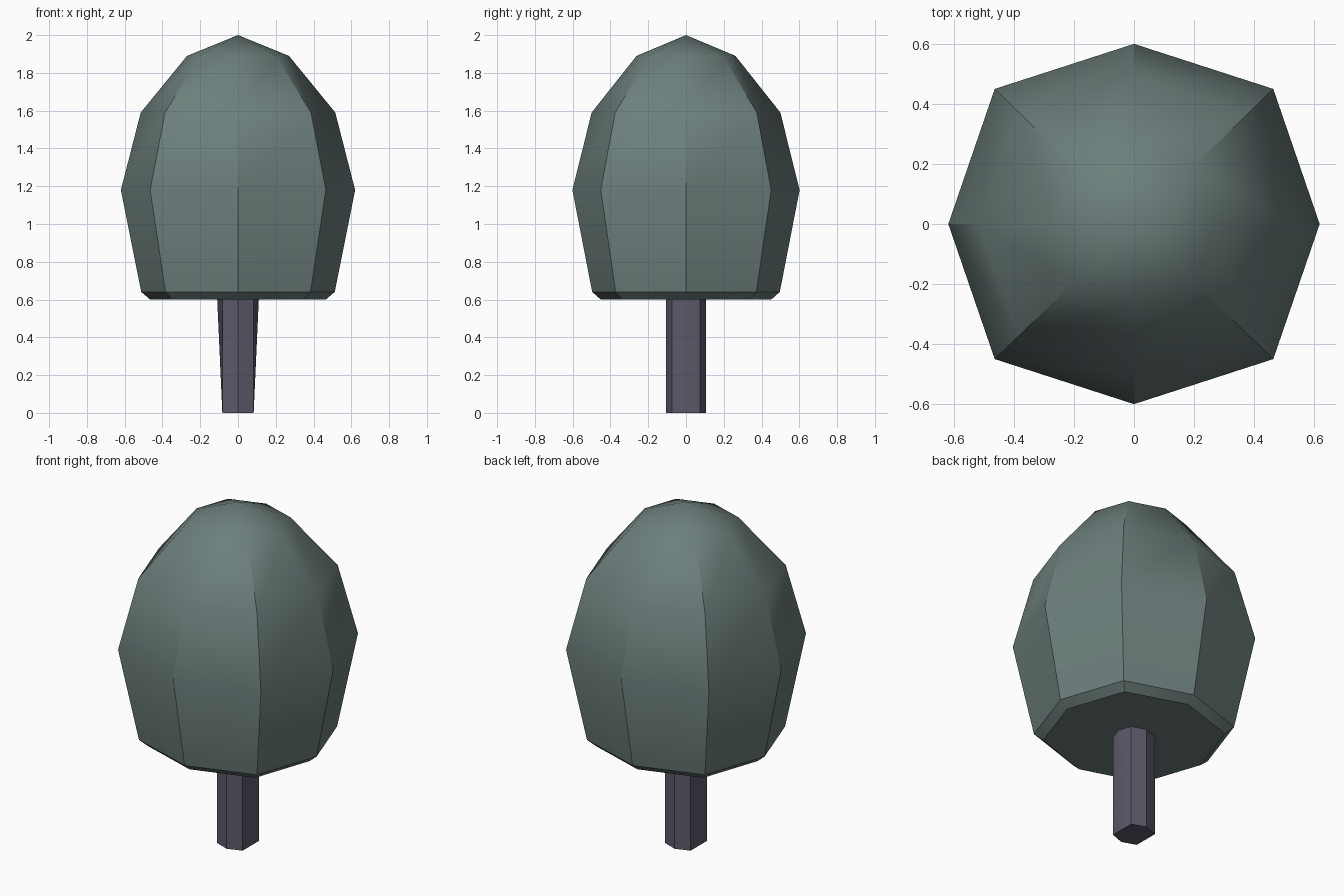
import bpy, math

if "Cube" in bpy.data.objects:
    bpy.data.objects.remove(bpy.data.objects["Cube"])

DIAG = 0.75  # corner position on the diagonals, relative to the axis radius


def ring(rx, ry, z, dx=None, dy=None):
    """Eight-sided ring, counter-clockwise from +x; dx, dy are the diagonal corners."""
    dx = rx * DIAG if dx is None else dx
    dy = ry * DIAG if dy is None else dy
    return [(rx, 0, z), (dx, dy, z), (0, ry, z), (-dx, dy, z),
            (-rx, 0, z), (-dx, -dy, z), (0, -ry, z), (dx, -dy, z)]


def loft(name, rings, color, apex=None, cap_bottom=False):
    """Skin a stack of rings from bottom to top."""
    verts = [v for r in rings for v in r]
    faces = [(k * 8 + i, k * 8 + (i + 1) % 8, (k + 1) * 8 + (i + 1) % 8, (k + 1) * 8 + i)
             for k in range(len(rings) - 1) for i in range(8)]
    if cap_bottom:
        faces.append(tuple(reversed(range(8))))
    if apex:
        base = len(verts) - 8
        verts.append(apex)
        faces += [(base + i, base + (i + 1) % 8, base + 8) for i in range(8)]
    mesh = bpy.data.meshes.new(name)
    mesh.from_pydata(verts, [], faces)
    obj = bpy.data.objects.new(name, mesh)
    bpy.context.collection.objects.link(obj)
    mat = bpy.data.materials.new(name + "_color")
    mat.diffuse_color = (*color, 1)
    mat.use_nodes = True
    mat.node_tree.nodes["Principled BSDF"].inputs["Base Color"].default_value = mat.diffuse_color
    mesh.materials.append(mat)
    bpy.ops.object.select_all(action='DESELECT')
    obj.select_set(True)
    bpy.context.view_layer.objects.active = obj
    bpy.ops.object.shade_smooth_by_angle(angle=math.radians(30))
    return obj


# Trunk: octagonal at the top, side corners flattening into a hexagon at the foot
trunk_top = ring(0.11, 0.105, 0.60, 0.083, 0.075)
trunk_foot = ring(0.083, 0.105, 0.0, 0.083, 0.075)
loft("trunk", [trunk_foot, trunk_top], (0.11, 0.10, 0.145), cap_bottom=True)

# Crown: flat underside around the trunk, small chamfer, then an egg-shaped dome
profile = [(0.465, 0.60), (0.512, 0.64), (0.62, 1.18), (0.515, 1.59), (0.27, 1.89)]
crown = [trunk_top] + [ring(r, r * 0.97, z) for r, z in profile]
loft("crown", crown, (0.15, 0.21, 0.20), apex=(0, 0, 2.0))
